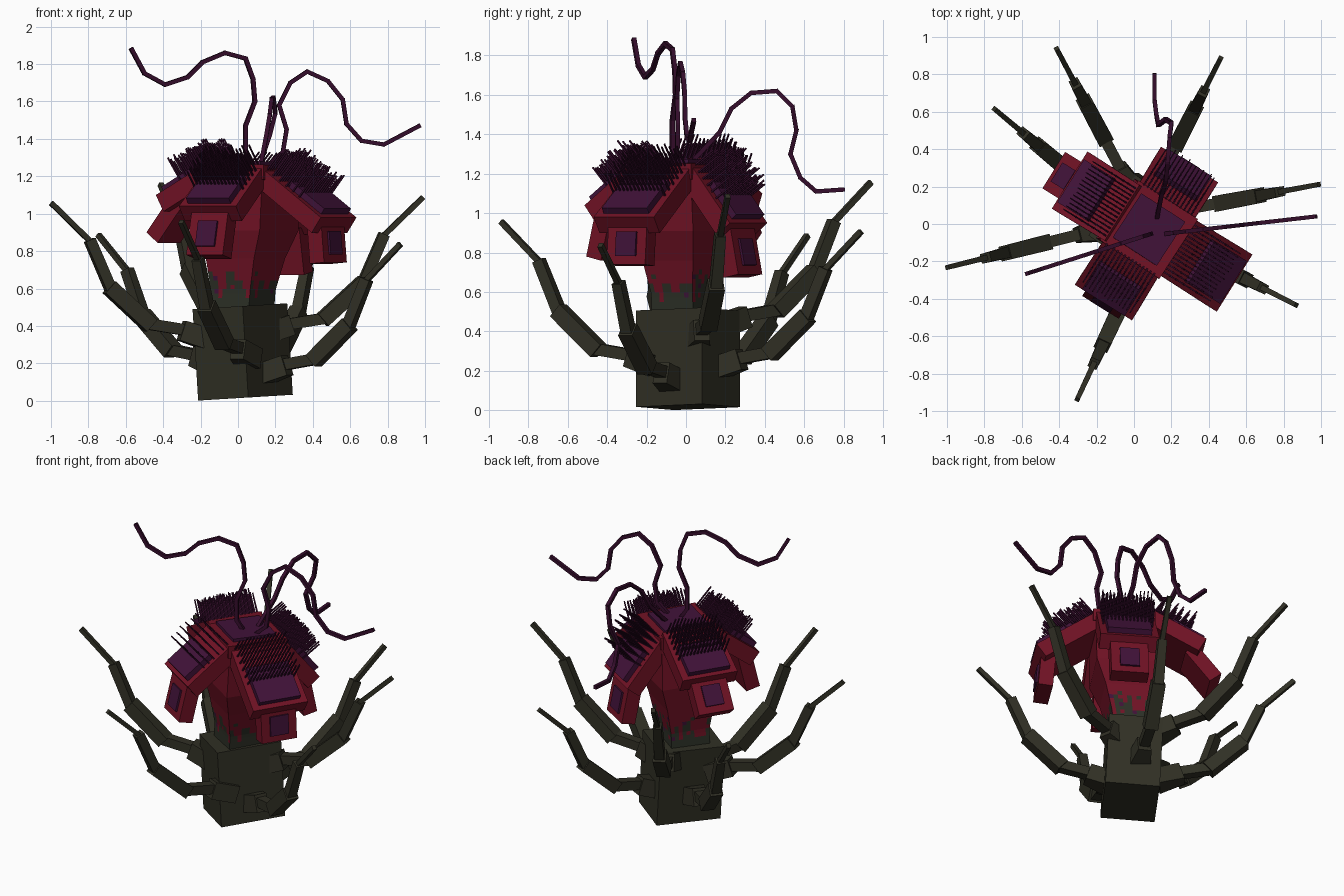
import bpy, bmesh, math, random
from mathutils import Vector, Matrix

if "Cube" in bpy.data.objects:
    bpy.data.objects.remove(bpy.data.objects["Cube"])

random.seed(4)
UP = Vector((0, 0, 1))


def material(name, rgb):
    m = bpy.data.materials.new(name)
    m.diffuse_color = (*rgb, 1)
    m.use_nodes = True
    m.node_tree.nodes["Principled BSDF"].inputs["Base Color"].default_value = m.diffuse_color
    return m


OLIVE = material("dark_olive", (0.030, 0.029, 0.018))
MOSS = material("neck_moss", (0.026, 0.030, 0.020))
RED = material("deep_red", (0.165, 0.006, 0.018))
PURPLE = material("dark_purple", (0.052, 0.006, 0.040))
FEELER = material("feeler_purple", (0.036, 0.004, 0.025))


def finish(bm, name, *mats):
    bmesh.ops.recalc_face_normals(bm, faces=bm.faces)
    mesh = bpy.data.meshes.new(name)
    bm.to_mesh(mesh)
    bm.free()
    for m in mats:
        mesh.materials.append(m)
    ob = bpy.data.objects.new(name, mesh)
    bpy.context.collection.objects.link(ob)
    return ob


def beam(bm, p, q, side, w0, w1, up, down, mat=0):
    """Box from p to q, w0/w1 wide along side, rising up and sinking down from the line."""
    p, q = Vector(p), Vector(q)
    n = (q - p).normalized().cross(side).normalized()
    rings = []
    for c, w in ((p, w0), (q, w1)):
        rings.append([bm.verts.new(c + side * sx * w / 2 + n * h)
                      for sx, h in ((-1, -down), (1, -down), (1, up), (-1, up))])
    a, b = rings
    faces = [bm.faces.new(a), bm.faces.new(b[::-1])]
    for i in range(4):
        j = (i + 1) % 4
        faces.append(bm.faces.new((a[i], b[i], b[j], a[j])))
    for f in faces:
        f.material_index = mat


def direction(deg):
    a = math.radians(deg)
    u = Vector((math.cos(a), math.sin(a), 0))
    return u, UP.cross(u)


# Stump: slightly leaning block
bm = bmesh.new()
bmesh.ops.create_cube(bm, size=1, matrix=Matrix.Translation((0.025, 0.01, 0.261))
                      @ Matrix.Rotation(math.radians(-3.5), 4, 'Y')
                      @ Matrix.Rotation(math.radians(54.4), 4, 'Z')
                      @ Matrix.Diagonal((0.41, 0.33, 0.49, 1)))
finish(bm, "stump", OLIVE)

# Branches: tip position and heading, all sharing one bent outline
STEPS = [(0.21, 0.20, 0.026, 0.030), (0.11, 0.25, 0.052, 0.062),
         (0.21, 0.19, 0.080, 0.085), (0.25, 0.04, 0.060, 0.060)]
BRANCHES = [((-0.99, -0.23, 1.05), 194, 1.0), ((-0.74, 0.61, 0.88), 140, 0.95),
            ((-0.41, 0.93, 1.15), 118, 1.0), ((0.46, 0.88, 0.90), 63, 0.95),
            ((0.98, 0.21, 1.08), 10.6, 1.0), ((0.86, -0.43, 0.83), -27, 0.95),
            ((-0.30, -0.93, 0.95), 245, 1.0)]
for tip, heading, s in BRANCHES:
    u, side = direction(heading)
    bm = bmesh.new()
    q = Vector(tip)
    for dr, dz, w1, w0 in STEPS:
        p = q - u * dr * s - UP * dz * s
        d = (q - p).normalized() * 0.012
        beam(bm, p - d, q + d, side, w0, w1, w1 / 2, w0 / 2)
        q = p
    # swollen root on the stump
    beam(bm, q - u * 0.08 - UP * 0.04, q + u * 0.07 + UP * 0.01, side, 0.14, 0.08, 0.05, 0.06)
    finish(bm, "branch", OLIVE)

# Bud body: stacked square rings, dripping red over a mossy neck
AX, AY = direction(57)


def ring(cx, cy, z, h, n):
    pts = []
    for k in range(4):
        a, b = [(1, 1), (-1, 1), (-1, -1), (1, -1)][k], [(-1, 1), (-1, -1), (1, -1), (1, 1)][k]
        for i in range(n):
            t = i / n
            x, y = a[0] + (b[0] - a[0]) * t, a[1] + (b[1] - a[1]) * t
            pts.append(Vector((cx, cy, z)) + AX * x * h + AY * y * h)
    return pts


N, ROWS = 10, 12
levels = [(0.02 + 0.02 * i / ROWS, -0.01 * i / ROWS, 0.48 + 0.28 * i / ROWS,
           0.125 + 0.028 * max(0, i / ROWS - 0.4) / 0.6) for i in range(ROWS + 1)]
levels += [(0.06, -0.02, 0.91, 0.19), (0.08, -0.03, 1.24, 0.175)]
bm = bmesh.new()
rings = [[bm.verts.new(v) for v in ring(*lv, N)] for lv in levels]
drips = [random.choice((0.56, 0.60, 0.64, 0.67, 0.70)) for _ in range(4 * N)]
for r in range(len(rings) - 1):
    for i in range(4 * N):
        j = (i + 1) % (4 * N)
        f = bm.faces.new((rings[r][i], rings[r][j], rings[r + 1][j], rings[r + 1][i]))
        z = f.calc_center_median().z
        f.material_index = 1 if z > drips[i] else 0
        if 0.56 < z < 0.72 and random.random() < 0.10:
            f.material_index = random.choice((0, 1, 2))
bm.faces.new(rings[-1])
bm.faces[:][-1].material_index = 1
finish(bm, "bud_body", MOSS, RED, PURPLE)

# Crown: tilted red rim with a purple plate
bm = bmesh.new()
c = Vector((0.08, -0.03, 0))
lo, hi = c + AX * -0.19 + UP * 1.262, c + AX * 0.19 + UP * 1.252
beam(bm, lo, hi, AY, 0.38, 0.38, 0.0, 0.08, 0)
beam(bm, lo + AX * 0.05, hi - AX * 0.05, AY, 0.28, 0.28, 0.02, 0, 1)
finish(bm, "crown", RED, PURPLE)

# Petals: heading, then (radius, height) of the two hinged slabs
PETALS = [(148, (0.17, 1.28), (0.50, 1.10), (0.45, 1.09), (0.60, 0.90)),
          (58, (0.17, 1.25), (0.41, 0.95), (0.37, 0.94), (0.42, 0.69)),
          (238, (0.17, 1.26), (0.46, 1.04), (0.43, 1.03), (0.49, 0.78)),
          (-32, (0.17, 1.24), (0.54, 0.98), (0.50, 0.97), (0.52, 0.74))]
for heading, *profile in PETALS:
    u, side = direction(heading)
    a, b, e, f = [c + u * d + UP * z for d, z in profile]
    bm = bmesh.new()
    beam(bm, a, b, side, 0.35, 0.36, 0, 0.10, 0)
    beam(bm, a.lerp(b, 0.38), a.lerp(b, 0.93), side, 0.27, 0.27, 0.035, 0, 1)
    beam(bm, e, f, side, 0.23, 0.23, 0, 0.09, 0)
    beam(bm, e.lerp(f, 0.28), e.lerp(f, 0.82), side, 0.12, 0.12, 0.012, 0, 1)
    finish(bm, "petal", RED, PURPLE)
    # bristles standing off the upper slab
    bm = bmesh.new()
    n = (b - a).normalized().cross(side)
    for r in range(6):
        for k in range(14):
            p = a.lerp(b, 0.03 + 0.11 * r) + side * (k - 6.5) * 0.023
            tip = p + n * random.uniform(0.11, 0.145) + u * 0.015
            beam(bm, p, tip, side, 0.009, 0.006, 0.004, 0.004)
    finish(bm, "bristles", FEELER)

# Feelers: bent square rods rising from the crown
left = [(0.09, 1.25), (0.04, 1.33), (0.04, 1.47), (0.09, 1.60), (0.08, 1.72), (0.04, 1.83),
        (-0.07, 1.86), (-0.19, 1.81), (-0.27, 1.73), (-0.39, 1.69), (-0.50, 1.75), (-0.57, 1.88)]
right = [(0.15, 1.25), (0.24, 1.33), (0.26, 1.45), (0.22, 1.58), (0.28, 1.70), (0.37, 1.76),
         (0.48, 1.71), (0.56, 1.61), (0.58, 1.48), (0.66, 1.39), (0.78, 1.37), (0.97, 1.47)]
back = [(0.12, 0.02, 1.25), (0.15, 0.17, 1.41), (0.17, 0.23, 1.53), (0.18, 0.33, 1.61),
        (0.19, 0.46, 1.62), (0.20, 0.54, 1.54), (0.17, 0.56, 1.42), (0.13, 0.53, 1.30),
        (0.12, 0.58, 1.18), (0.11, 0.66, 1.11), (0.11, 0.80, 1.12)]
FEELERS = {"left_feeler": [(x, -0.05 + (x - 0.1) * 0.32, z) for x, z in left],
           "right_feeler": [(x, -0.06 + (x - 0.1) * 0.115, z) for x, z in right],
           "back_feeler": back}
for name, pts in FEELERS.items():
    pts = [Vector(p) for p in pts]
    u = pts[-1] - pts[0]
    side = UP.cross(Vector((u.x, u.y, 0))).normalized()
    bm = bmesh.new()
    for p, q in zip(pts, pts[1:]):
        d = (q - p).normalized() * 0.006
        s = (side - d.normalized() * side.dot(d.normalized())).normalized()
        beam(bm, p - d, q + d, s, 0.022, 0.022, 0.011, 0.011)
    finish(bm, name, FEELER)
